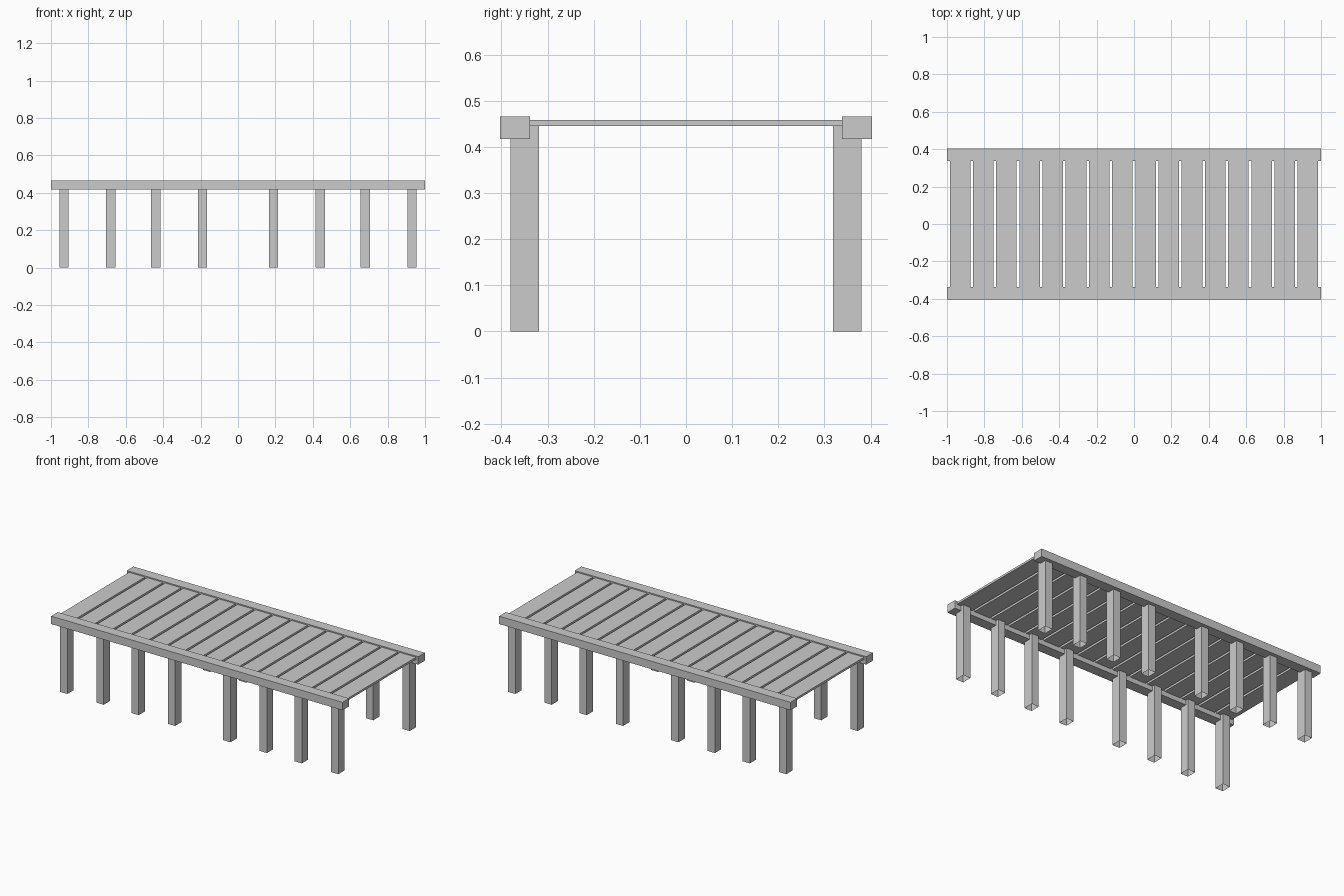
import bpy, bmesh

if "Cube" in bpy.data.objects:
    bpy.data.objects.remove(bpy.data.objects["Cube"])


def box(name, x, y, z, open_bottom=False):
    """Box from (min, max) ranges on each axis."""
    bm = bmesh.new()
    bmesh.ops.create_cube(bm, size=1)
    for v in bm.verts:
        v.co = [r[0] if c < 0 else r[1] for c, r in zip(v.co, (x, y, z))]
    bm.normal_update()
    if open_bottom:
        bottom = [f for f in bm.faces if f.normal.z < -0.9]
        bmesh.ops.delete(bm, geom=bottom, context='FACES_ONLY')
    mesh = bpy.data.meshes.new(name)
    bm.to_mesh(mesh)
    bm.free()
    obj = bpy.data.objects.new(name, mesh)
    bpy.context.collection.objects.link(obj)
    return obj


# Deck planks, running across between the rails
PITCH, WIDTH = 0.124, 0.11
for i in range(16):
    cx = (i - 7.5) * PITCH
    box(f"plank_{i + 1}", (cx - WIDTH / 2, cx + WIDTH / 2), (-0.345, 0.345), (0.446, 0.459))

for side, s in (("front", -1), ("back", 1)):
    # Long side rail
    box(f"{side}_rail", (-1, 1), sorted((s * 0.338, s * 0.403)), (0.417, 0.466))

    # Hollow-bottomed legs, in two groups of four
    for i, cx in enumerate((-0.93, -0.68, -0.44, -0.19, 0.19, 0.44, 0.68, 0.93)):
        box(f"{side}_leg_{i + 1}", (cx - 0.025, cx + 0.025),
            sorted((s * 0.319, s * 0.381)), (0, 0.446), open_bottom=True)
